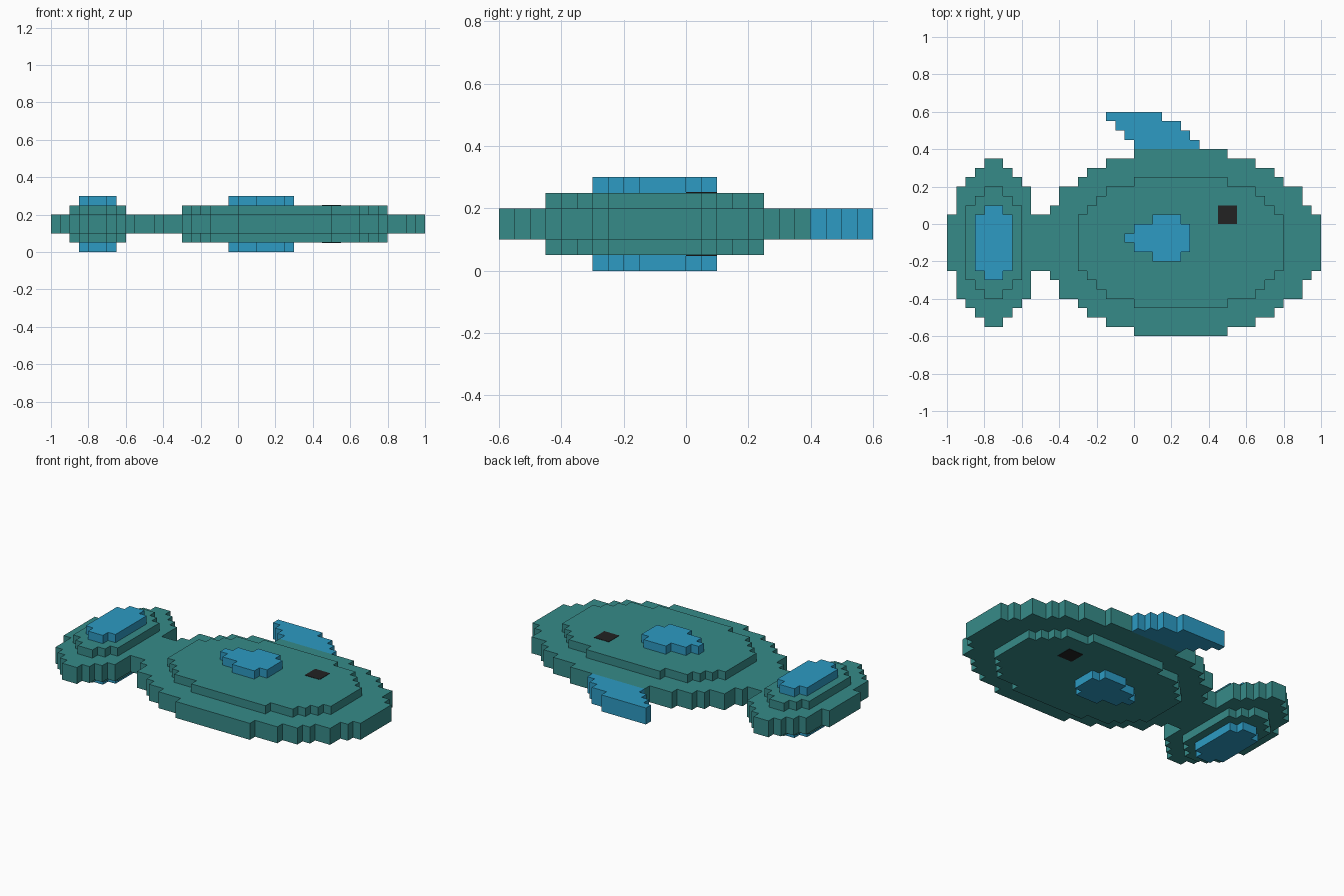
import bpy
import bmesh

if "Cube" in bpy.data.objects:
    bpy.data.objects.remove(bpy.data.objects["Cube"], do_unlink=True)


def material(name, rgb):
    m = bpy.data.materials.new(name)
    m.use_nodes = True
    m.diffuse_color = (*rgb, 1)
    m.node_tree.nodes["Principled BSDF"].inputs["Base Color"].default_value = (*rgb, 1)
    return m


TEAL = material("teal", (0.037, 0.258, 0.250))
BLUE = material("blue", (0.026, 0.328, 0.546))
BLACK = material("black", (0.016, 0.016, 0.016))


def outline(columns, end):
    """Staircase outline from columns of (start, low, high); end closes the last."""
    starts = [c[0] for c in columns] + [end]
    upper, lower = [], []
    for i, (a, lo, hi) in enumerate(columns):
        b = starts[i + 1]
        upper += [(a, hi), (b, hi)]
        lower += [(a, lo), (b, lo)]
    return upper + lower[::-1]


def stepped_oval(cx, cy, steps):
    """Symmetric staircase oval from (half width, half height) steps, inner first."""
    columns = [(cx - w, cy - h, cy + h) for w, h in reversed(steps)]
    columns += [(cx + steps[i][0], cy - h, cy + h)
                for i, (w, h) in enumerate(steps[1:])]
    return outline(columns, cx + steps[-1][0])


def slab(name, points, z0, z1, mat):
    """Extrude a flat outline between two heights."""
    bm = bmesh.new()
    base = bm.faces.new([bm.verts.new((x, y, z0)) for x, y in points])
    top = bmesh.ops.extrude_face_region(bm, geom=[base], use_keep_orig=True)["geom"]
    for v in top:
        if isinstance(v, bmesh.types.BMVert):
            v.co.z = z1
    bmesh.ops.recalc_face_normals(bm, faces=bm.faces)
    mesh = bpy.data.meshes.new(name)
    bm.to_mesh(mesh)
    bm.free()
    mesh.materials.append(mat)
    obj = bpy.data.objects.new(name, mesh)
    bpy.context.collection.objects.link(obj)
    return obj


# Body: wide middle layer and a thicker, smaller core
slab("body_rim", stepped_oval(0.25, -0.1, [
    (0.25, 0.5), (0.4, 0.45), (0.5, 0.4), (0.55, 0.35),
    (0.65, 0.3), (0.7, 0.2), (0.75, 0.15)]), 0.1, 0.2, TEAL)
slab("body_core", stepped_oval(0.25, -0.1, [
    (0.25, 0.35), (0.4, 0.3), (0.45, 0.25), (0.5, 0.2), (0.55, 0.15)]),
    0.05, 0.25, TEAL)

# Tail: the same layering, with a blue centre
slab("tail_rim", stepped_oval(-0.75, -0.1, [
    (0.05, 0.45), (0.1, 0.4), (0.15, 0.35), (0.2, 0.3), (0.25, 0.15)]),
    0.1, 0.2, TEAL)
slab("tail_core", stepped_oval(-0.75, -0.1, [
    (0.05, 0.3), (0.1, 0.25), (0.15, 0.2)]), 0.05, 0.25, TEAL)
slab("tail_centre", stepped_oval(-0.75, -0.1, [
    (0.05, 0.2), (0.1, 0.15)]), 0.0, 0.3, BLUE)

# Side fins, passing through the body to both faces
slab("side_fins", outline([
    (-0.05, -0.1, -0.05), (0.0, -0.15, 0.0), (0.1, -0.2, 0.05),
    (0.25, -0.15, 0.0)], 0.3), 0.0, 0.3, BLUE)

# Swept back fin, stepped row by row along y
rows = outline([(0.4, 0.0, 0.35), (0.45, -0.05, 0.3),
                (0.5, -0.1, 0.25), (0.55, -0.15, 0.15)], 0.6)
slab("back_fin", [(x, y) for y, x in rows], 0.1, 0.2, BLUE)

# Eyes: thin plates on both faces
for name, z in (("upper_eye", 0.25), ("lower_eye", 0.05)):
    slab(name, [(0.45, 0.0), (0.55, 0.0), (0.55, 0.1), (0.45, 0.1)],
         z - 0.002, z + 0.002, BLACK)
